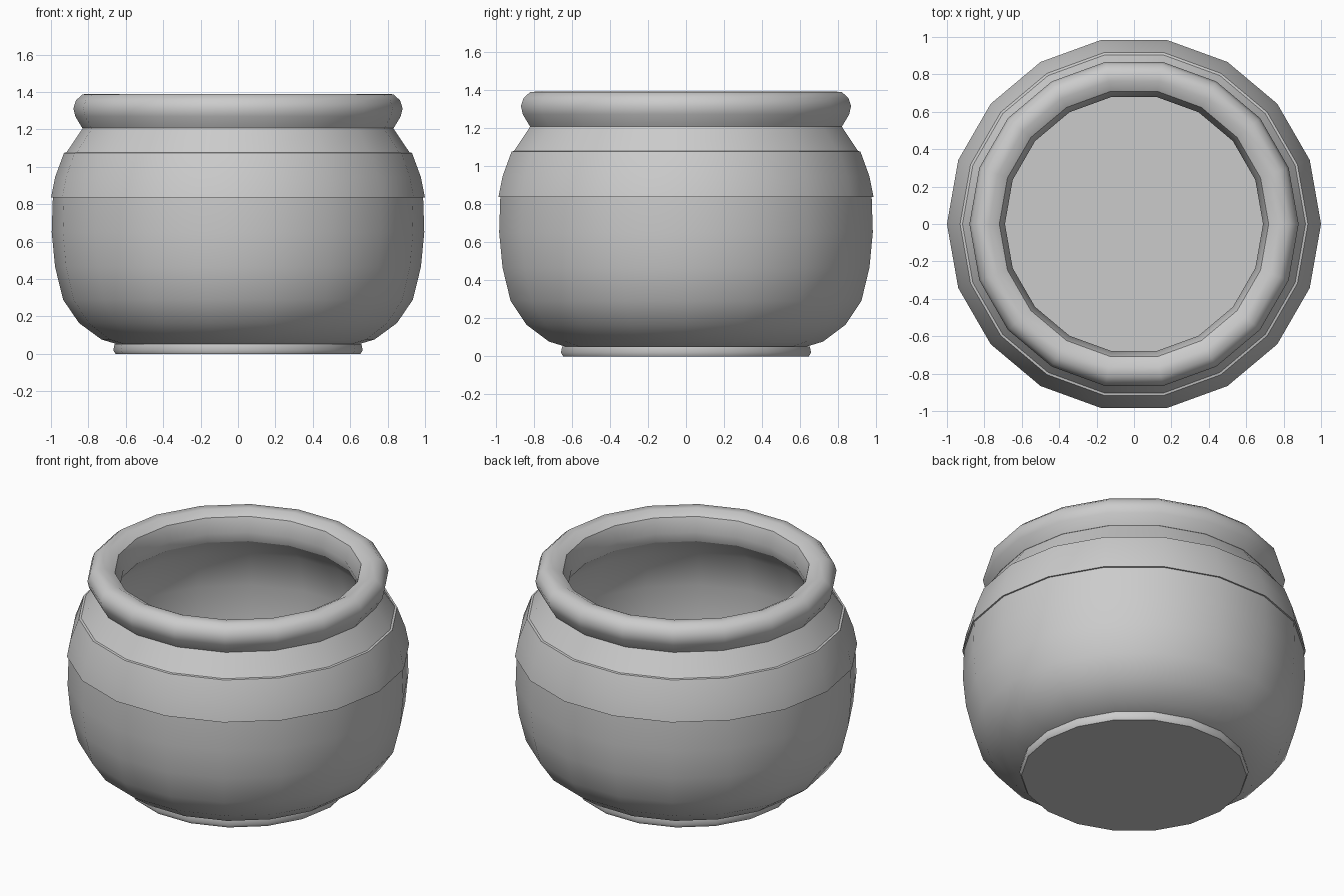
import bpy
import bmesh
from math import cos, sin, tau, radians

SIDES = 18

cube = bpy.data.objects.get("Cube")
if cube:
    bpy.data.objects.remove(cube, do_unlink=True)

clay = bpy.data.materials.new("grey_clay")
clay.use_nodes = True
colour = (0.6, 0.6, 0.6, 1)
clay.diffuse_color = colour
clay.node_tree.nodes["Principled BSDF"].inputs["Base Color"].default_value = colour


def lathe(name, profile, cap_start=False, cap_end=False):
    """Turn a (radius, height) profile; going up the outside faces outward."""
    bm = bmesh.new()
    rings = [[bm.verts.new((r * cos(tau * i / SIDES), r * sin(tau * i / SIDES), z))
              for i in range(SIDES)] for r, z in profile]
    for low, high in zip(rings, rings[1:]):
        for i in range(SIDES):
            j = (i + 1) % SIDES
            bm.faces.new((low[i], low[j], high[j], high[i]))
    if cap_start:
        bm.faces.new(rings[0][::-1])
    if cap_end:
        bm.faces.new(rings[-1])
    mesh = bpy.data.meshes.new(name)
    bm.to_mesh(mesh)
    bm.free()
    mesh.materials.append(clay)
    obj = bpy.data.objects.new(name, mesh)
    bpy.context.collection.objects.link(obj)
    bpy.ops.object.select_all(action="DESELECT")
    obj.select_set(True)
    bpy.context.view_layer.objects.active = obj
    bpy.ops.object.shade_smooth_by_angle(angle=radians(50))
    return obj


# Foot disc
lathe("foot", [(0.655, 0), (0.667, 0.02), (0.66, 0.052)], cap_start=True)

# Round belly, ending under the overhanging band
lathe("belly", [(0.64, 0.05), (0.73, 0.077), (0.85, 0.165), (0.935, 0.29),
                (0.978, 0.465), (0.996, 0.65), (0.99, 0.835)])

# Slightly raised band, with a narrow ledge at each edge
lathe("band", [(0.98, 0.835), (1.0, 0.835), (0.978, 0.945),
               (0.93, 1.075), (0.915, 1.078)])

# Shoulder leading in to the neck
lathe("shoulder", [(0.922, 1.07), (0.83, 1.207)])

# Rolled rim
lathe("rim", [(0.80, 1.205), (0.832, 1.207), (0.87, 1.27), (0.88, 1.313),
              (0.866, 1.356), (0.83, 1.388), (0.775, 1.39), (0.72, 1.36)])

# Inner neck
lathe("inner_neck", [(0.72, 1.36), (0.69, 1.27), (0.71, 1.205)])

# Hollow inside wall and floor
lathe("inside", [(0.71, 1.205), (0.84, 1.07), (0.90, 0.835), (0.89, 0.5),
                 (0.83, 0.28), (0.71, 0.12)], cap_end=True)
